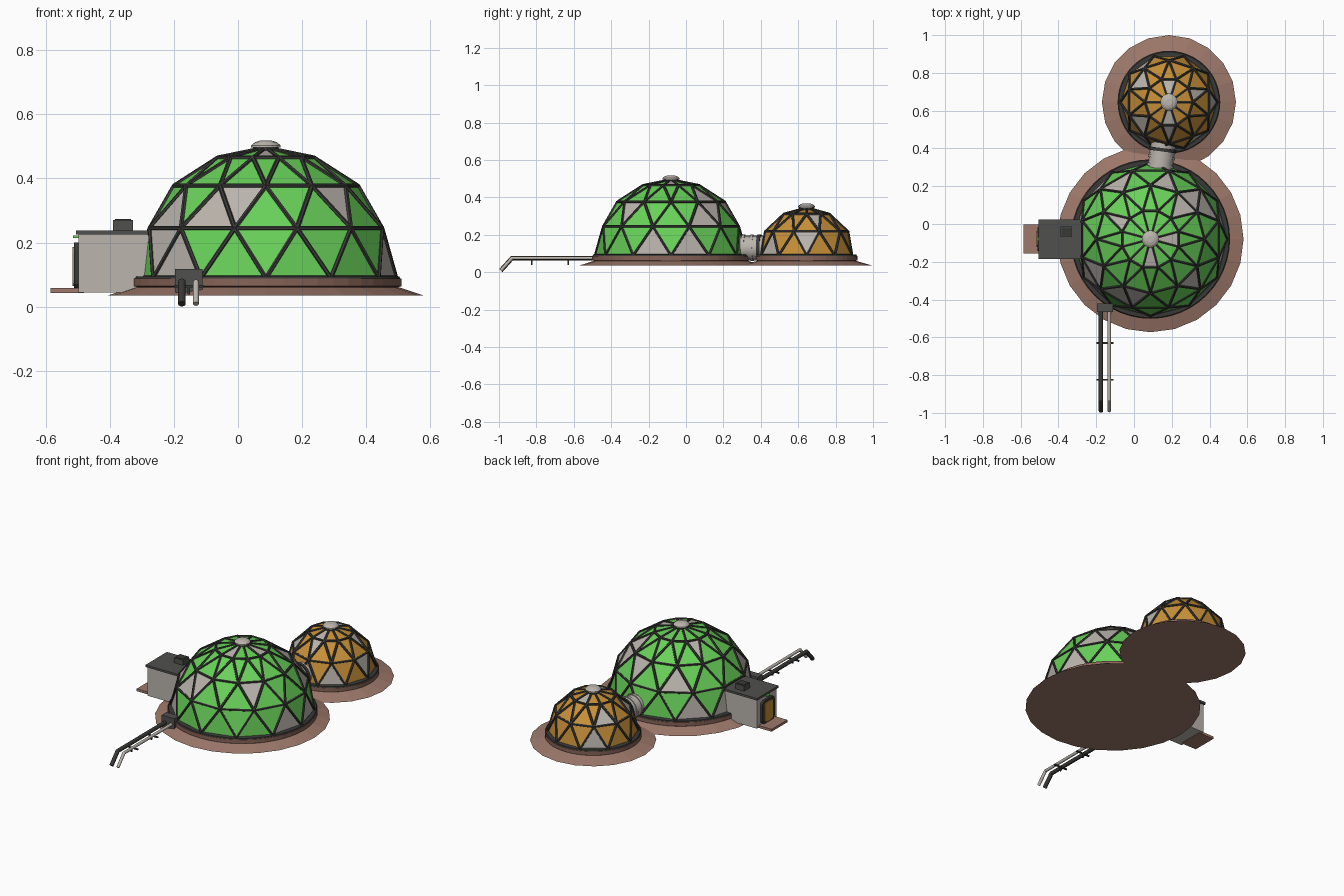
import bpy, bmesh
from math import sin, cos, pi, radians
from mathutils import Vector, Matrix

if "Cube" in bpy.data.objects:
    bpy.data.objects.remove(bpy.data.objects["Cube"])


def material(name, rgb):
    m = bpy.data.materials.new(name)
    m.use_nodes = True
    m.diffuse_color = (*rgb, 1)
    bsdf = next(n for n in m.node_tree.nodes if n.type == "BSDF_PRINCIPLED")
    bsdf.inputs["Base Color"].default_value = (*rgb, 1)
    return m


GREEN = material("green glass", (0.14, 0.64, 0.1))
AMBER = material("amber glass", (0.58, 0.28, 0.04))
PALE = material("pale panel", (0.5, 0.46, 0.42))
STRUT = material("dark strut", (0.04, 0.04, 0.037))
ROOF = material("grey metal", (0.08, 0.083, 0.076))
SOIL = material("red soil", (0.34, 0.19, 0.145))
FOOTING = material("footing", (0.24, 0.125, 0.095))


def finish(bm, name, mats, smooth=False):
    mesh = bpy.data.meshes.new(name)
    bm.to_mesh(mesh)
    bm.free()
    for m in mats:
        mesh.materials.append(m)
    ob = bpy.data.objects.new(name, mesh)
    bpy.context.collection.objects.link(ob)
    if smooth:
        bpy.ops.object.select_all(action="DESELECT")
        ob.select_set(True)
        bpy.context.view_layer.objects.active = ob
        bpy.ops.object.shade_smooth_by_angle(angle=radians(40))
    return ob


def add_rod(bm, a, b, radius, sides=6):
    a, b = Vector(a), Vector(b)
    d = b - a
    mat = Matrix.Translation((a + b) / 2) @ d.to_track_quat("Z", "Y").to_matrix().to_4x4()
    bmesh.ops.create_cone(bm, cap_ends=True, segments=sides, radius1=radius,
                          radius2=radius, depth=d.length, matrix=mat)


def box(name, lo, hi, mat, bevel=0):
    lo, hi = Vector(lo), Vector(hi)
    bm = bmesh.new()
    bmesh.ops.create_cube(bm, size=1, matrix=Matrix.Translation((lo + hi) / 2)
                          @ Matrix.Diagonal((*(hi - lo), 1)))
    if bevel:
        # round only the edges that run along x
        edges = [e for e in bm.edges
                 if abs(e.verts[0].co.x - e.verts[1].co.x) > 0.001]
        bmesh.ops.bevel(bm, geom=edges, offset=bevel, segments=3,
                        profile=0.5, affect="EDGES")
    return finish(bm, name, [mat])


def lathe(name, centre, profile, sides, mat, smooth=False):
    """Closed solid turned about a vertical axis from (radius, z) points."""
    bm = bmesh.new()
    rings = [[bm.verts.new((centre[0] + r * cos(2 * pi * k / sides),
                            centre[1] + r * sin(2 * pi * k / sides), z))
              for k in range(sides)] for r, z in profile]
    for low, high in zip(rings, rings[1:]):
        for k in range(sides):
            n = (k + 1) % sides
            bm.faces.new((low[k], low[n], high[n], high[k]))
    bm.faces.new(rings[0][::-1])
    bm.faces.new(rings[-1])
    return finish(bm, name, [mat], smooth)


def dome(name, centre, base, radius, sides, rows, glass, pale, thick):
    """Panels on staggered rings, with a strut along every panel edge."""
    bm = bmesh.new()
    count = 2 * sides
    rings = []
    for i in range(rows):
        lift = pi / 2 * i / rows
        rings.append({j: bm.verts.new((
            centre[0] + radius * cos(lift) * cos(2 * pi * j / count),
            centre[1] + radius * cos(lift) * sin(2 * pi * j / count),
            base + radius * sin(lift)))
            for j in range(i % 2, count, 2)})
    apex = bm.verts.new((*centre, base + radius))

    for i, ring in enumerate(rings):
        for j in range(count):
            left, right = (j - 1) % count, (j + 1) % count
            points_down = j % 2 == i % 2
            if i == rows - 1:
                if points_down:
                    continue
                corners = (ring[left], ring[right], apex)
            elif points_down:
                corners = (ring[j], rings[i + 1][right], rings[i + 1][left])
            else:
                corners = (ring[left], ring[right], rings[i + 1][j])
            face = bm.faces.new(corners)
            face.material_index = int(j in pale[i])

    frame = bmesh.new()
    for e in bm.edges:
        add_rod(frame, e.verts[0].co, e.verts[1].co, thick)
    for v in bm.verts:
        bmesh.ops.create_icosphere(frame, subdivisions=1, radius=thick * 1.1,
                                   matrix=Matrix.Translation(v.co))
    finish(bm, name + "_panels", [glass, PALE])
    finish(frame, name + "_struts", [STRUT])

    # roof vent
    top = base + radius
    lathe(name + "_vent_collar", centre,
          [(0.04, top - 0.02), (0.04, top + 0.004)], 16, STRUT)
    lathe(name + "_vent_cap", centre,
          [(0.046, top + 0.002), (0.046, top + 0.008),
           (0.034, top + 0.018), (0.018, top + 0.023)], 16, PALE)


# Domes with their footings and soil skirts
BIG, SMALL = (0.087, -0.08), (0.185, 0.645)
dome("main_dome", BIG, 0.09, 0.405, 12, 4, GREEN,
     [{1, 9, 11, 14, 15, 23}, {2, 3, 5, 8, 14, 16, 17, 21}, {3, 10}, {0, 18}], 0.0075)
dome("small_dome", SMALL, 0.09, 0.255, 10, 3, AMBER,
     [{0, 7, 13, 17}, {1, 8, 12, 15}, {5, 15}], 0.0075)
for name, c, inner, outer, sides in (("main", BIG, 0.422, 0.493, 24),
                                     ("small", SMALL, 0.272, 0.355, 20)):
    lathe(name + "_soil_skirt", c,
          [(outer, 0.035), (inner - 0.005, 0.06)], sides, SOIL)
    lathe(name + "_footing", c,
          [(inner - 0.008, 0.05), (inner - 0.008, 0.062),
           (inner, 0.064), (inner, 0.088)], 48, FOOTING)
    lathe(name + "_sill", c, [(inner - 0.002, 0.086), (inner - 0.006, 0.094)], 48, STRUT)

# Tunnel joining the domes, with ribs
start, end = Vector((*BIG, 0.13)), Vector((*SMALL, 0.13))
way = (end - start).normalized()
for name, near, far, radius, mat in (("tunnel", 0.34, 0.52, 0.066, PALE),
                                     ("tunnel_rib_a", 0.385, 0.4, 0.071, PALE),
                                     ("tunnel_rib_b", 0.43, 0.445, 0.071, PALE),
                                     ("tunnel_flange", 0.468, 0.486, 0.073, STRUT)):
    bm = bmesh.new()
    add_rod(bm, start + way * near, start + way * far, radius, 20)
    finish(bm, name, [mat], True)

# Airlock
box("airlock_walls", (-0.497, -0.175, 0.045), (-0.27, 0.015, 0.226), PALE)
box("airlock_roof", (-0.505, -0.185, 0.225), (-0.27, 0.025, 0.238), ROOF)
box("roof_unit", (-0.39, -0.07, 0.236), (-0.328, -0.012, 0.27), ROOF)
box("roof_unit_lid", (-0.384, -0.064, 0.268), (-0.334, -0.018, 0.273), STRUT)
box("door_frame", (-0.511, -0.142, 0.058), (-0.49, -0.018, 0.2), STRUT, 0.025)
box("door", (-0.516, -0.122, 0.064), (-0.5, -0.038, 0.186), AMBER, 0.02)
box("door_lamp", (-0.514, -0.09, 0.214), (-0.495, -0.07, 0.222), GREEN)
box("door_step", (-0.585, -0.157, 0.043), (-0.48, -0.003, 0.058), SOIL)

# Service pipes
box("pipe_box", (-0.197, -0.467, 0.045), (-0.11, -0.42, 0.117), ROOF)
for name, x, radius, mat in (("dark_pipe", -0.175, 0.012, STRUT),
                             ("pale_pipe", -0.131, 0.009, PALE)):
    bm = bmesh.new()
    bend = (x, -0.93, 0.076)
    add_rod(bm, (x, -0.44, 0.076), bend, radius, 12)
    add_rod(bm, bend, (x, -0.99, 0.009), radius, 12)
    bmesh.ops.create_uvsphere(bm, u_segments=12, v_segments=8, radius=radius,
                              matrix=Matrix.Translation(bend))
    finish(bm, name, [mat], True)
for i, y in enumerate((-0.63, -0.825)):
    box(f"pipe_bracket_{i}", (-0.198, y - 0.004, 0.06), (-0.108, y + 0.004, 0.068), STRUT)
    box(f"pipe_leg_{i}", (-0.157, y - 0.004, 0.038), (-0.149, y + 0.004, 0.062), STRUT)
